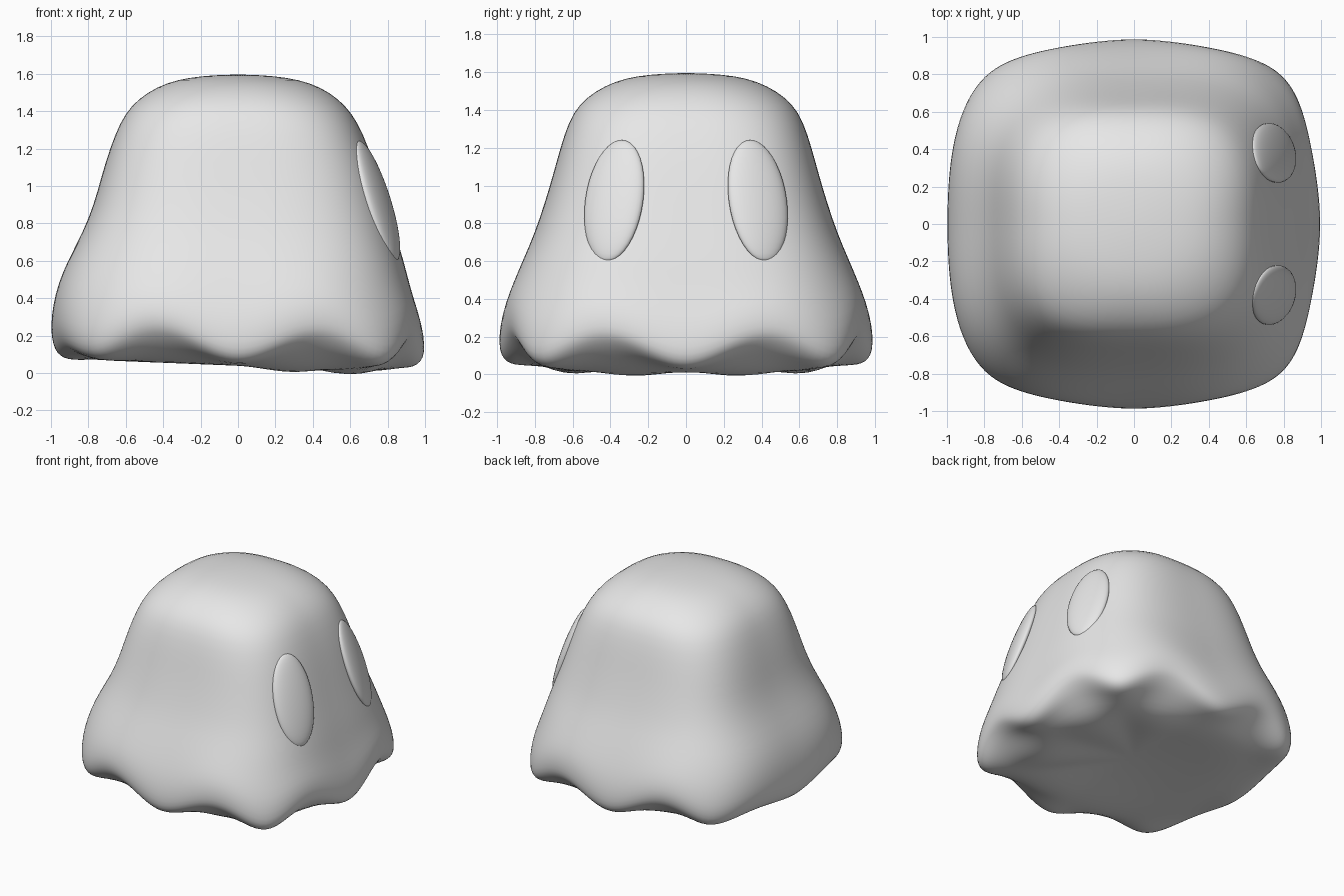
import bpy, bmesh
from math import sin, cos, pi, radians
from mathutils import Matrix, Vector

if "Cube" in bpy.data.objects:
    bpy.data.objects.remove(bpy.data.objects["Cube"])

cloth = bpy.data.materials.new("pale grey")
cloth.diffuse_color = (0.8, 0.8, 0.8, 1)
cloth.use_nodes = True
cloth.node_tree.nodes["Principled BSDF"].inputs["Base Color"].default_value = cloth.diffuse_color

SEG = 96
# z, half width to +x, to -x, to +/-y, squareness, hem influence
RINGS = [
    (1.592, 0.13, 0.13, 0.13, 2.1, 0), (1.58, 0.26, 0.26, 0.26, 2.2, 0),
    (1.552, 0.385, 0.38, 0.375, 2.35, 0), (1.50, 0.49, 0.485, 0.48, 2.55, 0),
    (1.43, 0.575, 0.57, 0.565, 2.75, 0), (1.34, 0.64, 0.63, 0.62, 2.95, 0),
    (1.20, 0.70, 0.685, 0.665, 3.05, 0), (1.05, 0.75, 0.73, 0.705, 3.1, 0),
    (0.90, 0.795, 0.77, 0.75, 3.1, 0), (0.75, 0.84, 0.83, 0.80, 3.1, 0),
    (0.60, 0.885, 0.91, 0.865, 3.1, 0.1), (0.48, 0.915, 0.96, 0.915, 3.1, 0.25),
    (0.36, 0.95, 0.99, 0.96, 3.1, 0.45), (0.25, 0.985, 1.0, 0.985, 3.1, 0.65),
    (0.16, 1.0, 0.995, 0.99, 3.1, 0.82), (0.10, 0.99, 0.98, 0.98, 3.1, 0.9),
    (0.065, 0.96, 0.95, 0.95, 3.1, 0.87), (0.05, 0.92, 0.91, 0.91, 3.05, 0.7),
    (0.047, 0.86, 0.85, 0.85, 3.0, 0.42), (0.043, 0.77, 0.76, 0.76, 2.9, 0.05),
    (0.038, 0.68, 0.68, 0.68, 2.7, -0.15), (0.038, 0.56, 0.56, 0.56, 2.5, -0.17),
    (0.06, 0.36, 0.36, 0.36, 2.3, -0.05), (0.073, 0.15, 0.15, 0.15, 2.1, 0),
]


def ring_point(a, z, wr, wl, wy, n, hem):
    c, s = cos(a), sin(a)
    r = (abs(c) ** n + abs(s) ** n) ** (-1 / n)
    # two scallops per side, shallower on the -x side
    depth = 0.14 if c > -0.72 else 0.05
    if hem < 0 and c < 0:
        depth = 0
    t = min(abs(c), abs(s)) / max(abs(c), abs(s))
    wave = sin(pi * t ** 0.92) ** 2
    pull = 1 - 0.03 * wave * max(hem, 0) * depth / 0.13
    x = r * c * (wr if c > 0 else wl) * pull
    y = r * s * wy * pull
    slope = 0.025 if wr > 0.8 else 0.04
    tilt = -slope * x if z < 0.2 else 0
    return Vector((x, y, z + depth * wave * hem + tilt))


# draped sheet body, closed underneath
bm = bmesh.new()
loops = [[bm.verts.new(ring_point(2 * pi * i / SEG, *ring)) for i in range(SEG)]
         for ring in RINGS]
for up, low in zip(loops, loops[1:]):
    for i in range(SEG):
        j = (i + 1) % SEG
        bm.faces.new((up[i], low[i], low[j], up[j]))
crown, base = bm.verts.new((0, 0, 1.596)), bm.verts.new((0, 0, 0.075))
for i in range(SEG):
    j = (i + 1) % SEG
    bm.faces.new((crown, loops[0][i], loops[0][j]))
    bm.faces.new((base, loops[-1][j], loops[-1][i]))
bmesh.ops.recalc_face_normals(bm, faces=bm.faces)
for f in bm.faces:
    f.smooth = True
mesh = bpy.data.meshes.new("draped_body")
bm.to_mesh(mesh)
bm.free()
mesh.materials.append(cloth)
body = bpy.data.objects.new("draped_body", mesh)
bpy.context.collection.objects.link(body)
sub = body.modifiers.new("smooth", 'SUBSURF')
sub.levels = sub.render_levels = 1

# flattened oval eyes lying on the +x side
for side, name in ((1, "eye_back"), (-1, "eye_front")):
    bm = bmesh.new()
    bmesh.ops.create_uvsphere(bm, u_segments=32, v_segments=20, radius=1)
    place = (Matrix.Translation((0.745, 0.38 * side, 0.92))
             @ Matrix.Rotation(radians(20) * side, 4, 'Z')
             @ Matrix.Rotation(radians(-18.5), 4, 'Y')
             @ Matrix.Rotation(radians(1) * side, 4, 'X')
             @ Matrix.Diagonal((0.05, 0.163, 0.338, 1)))
    bmesh.ops.transform(bm, matrix=place, verts=bm.verts)
    for f in bm.faces:
        f.smooth = True
    mesh = bpy.data.meshes.new(name)
    bm.to_mesh(mesh)
    bm.free()
    mesh.materials.append(cloth)
    bpy.context.collection.objects.link(bpy.data.objects.new(name, mesh))
